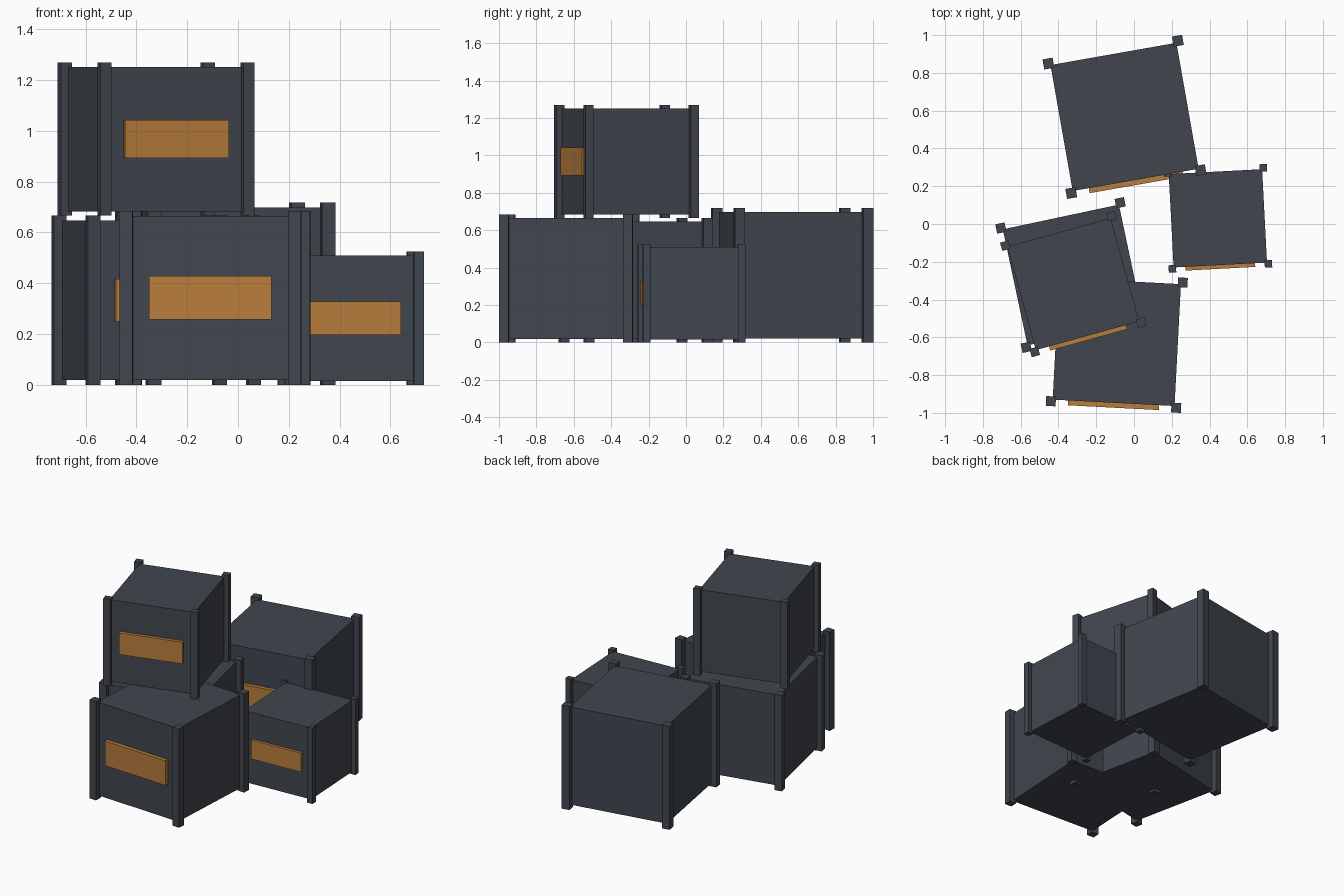
import bpy
from math import radians
from mathutils import Matrix, Vector

cube = bpy.data.objects.get("Cube")
if cube:
    bpy.data.objects.remove(cube, do_unlink=True)


def make_material(name, color):
    mat = bpy.data.materials.new(name)
    mat.use_nodes = True
    mat.diffuse_color = color
    mat.node_tree.nodes["Principled BSDF"].inputs["Base Color"].default_value = color
    return mat


slate = make_material("dark slate", (0.052, 0.060, 0.076, 1))
orange = make_material("orange", (0.48, 0.205, 0.045, 1))


def add_box(name, size, location, frame, mat):
    """Box placed in the local frame of its crate."""
    bpy.ops.mesh.primitive_cube_add(size=1)
    box = bpy.context.object
    box.name = name
    box.data.transform(Matrix.Diagonal((*size, 1)))
    box.matrix_world = frame @ Matrix.Translation(Vector(location))
    box.data.materials.append(mat)


def add_crate(name, x, y, base, size, angle):
    frame = Matrix.Translation((x, y, base)) @ Matrix.Rotation(radians(angle), 4, "Z")
    post_height = 1.06 * size
    middle = post_height / 2
    # Body
    add_box(name + "_body", (size, size, size), (0, 0, middle), frame, slate)
    # Corner posts
    offset = 0.514 * size
    post = 0.08 * size
    for side, sx in (("right", -1), ("left", 1)):
        for end, sy in (("front", -1), ("back", 1)):
            add_box(f"{name}_{end}_{side}_post", (post, post, post_height),
                    (sx * offset, sy * offset, middle), frame, slate)
    # Front label panel
    depth = 0.04 * size
    add_box(name + "_front_panel", (0.745 * size, depth, 0.265 * size),
            (0, -(size + depth) / 2, middle), frame, orange)


# name, x, y, base height, body size, turn in degrees
crates = [
    ("back_crate", -0.05, 0.567, 0, 0.677, 10),
    ("small_crate", 0.444, 0.03, 0, 0.495, 3),
    ("front_crate", -0.091, -0.624, 0, 0.646, -3),
    ("lower_crate", -0.322, -0.27, 0, 0.628, 12),
    ("upper_crate", -0.322, -0.318, 0.666, 0.568, 15.5),
]
for crate in crates:
    add_crate(*crate)
